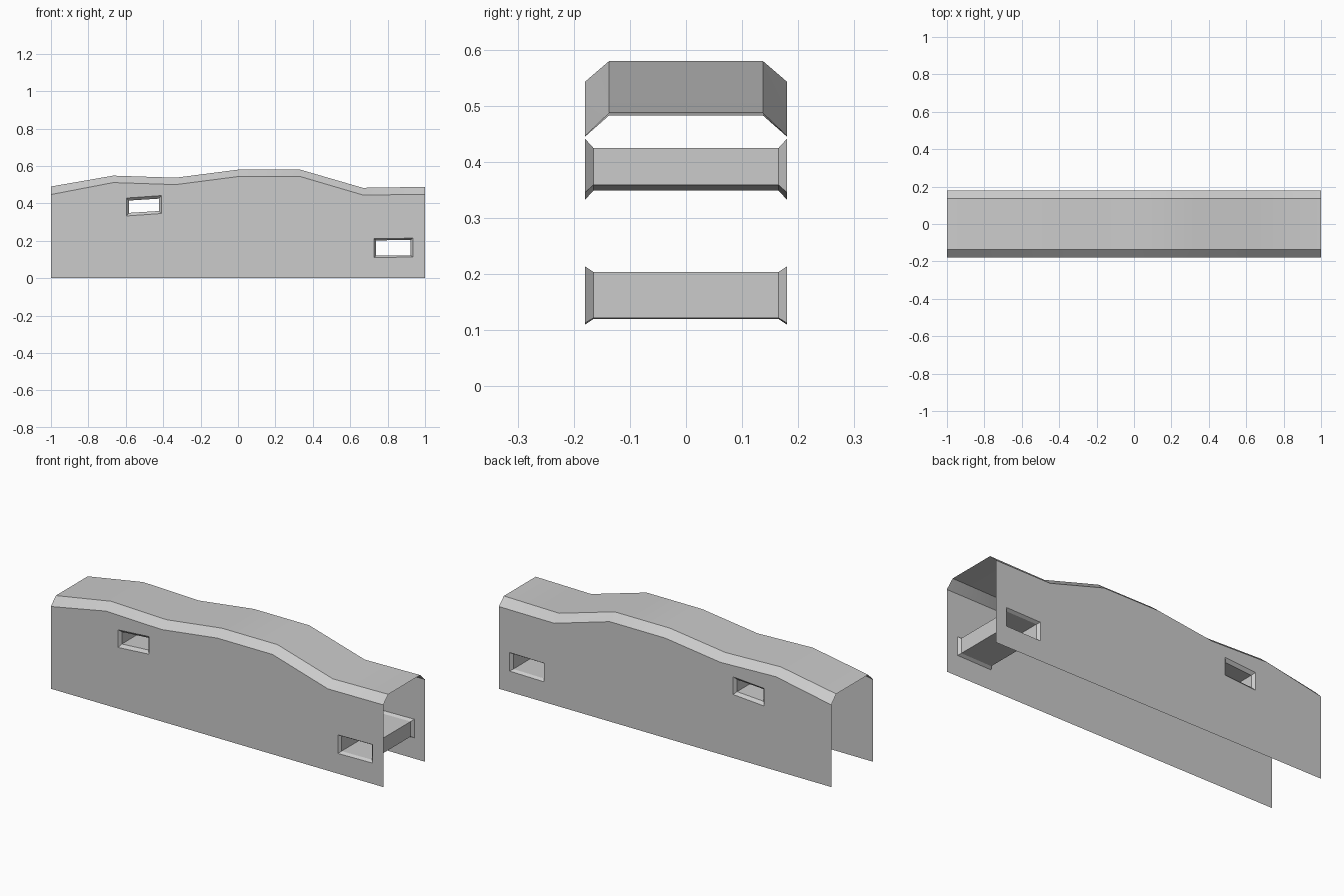
import bpy, bmesh, math

cube = bpy.data.objects.get("Cube")
if cube:
    bpy.data.objects.remove(cube, do_unlink=True)

grey = bpy.data.materials.new("plain grey")
grey.use_nodes = True
colour = (0.6, 0.6, 0.6, 1)
grey.diffuse_color = colour
grey.node_tree.nodes["Principled BSDF"].inputs["Base Color"].default_value = colour

HALF, TOP_HALF = 0.18, 0.137
NECK = 0.165   # depth at which the flared mouths end
XS = [-1 + i / 3 for i in range(7)]
RIDGE = [0.49, 0.548, 0.537, 0.58, 0.58, 0.483, 0.488]
EAVES = [0.447, 0.511, 0.5, 0.543, 0.543, 0.445, 0.447]


def finish(name, bm):
    bmesh.ops.remove_doubles(bm, verts=bm.verts[:], dist=0.0002)
    mesh = bpy.data.meshes.new(name)
    bm.to_mesh(mesh)
    bm.free()
    mesh.materials.append(grey)
    obj = bpy.data.objects.new(name, mesh)
    bpy.context.collection.objects.link(obj)
    bpy.ops.object.select_all(action='DESELECT')
    obj.select_set(True)
    bpy.context.view_layer.objects.active = obj
    bpy.ops.object.shade_smooth_by_angle(angle=math.radians(30))
    return obj


def strip(bm, a, b, closed=False):
    """Join two rows of points with quads."""
    va, vb = ([bm.verts.new(p) for p in row] for row in (a, b))
    n = len(va)
    for i in range(n if closed else n - 1):
        j = (i + 1) % n
        bm.faces.new((va[i], va[j], vb[j], vb[i]))


def opening(cx, cz, w, h, rise):
    """Corners of a slightly sheared rectangle in x and z."""
    return [(cx + sx * w / 2, cz + sz * h / 2 + sx * rise / 2)
            for sx, sz in ((-1, -1), (1, -1), (1, 1), (-1, 1))]


def at(points, y):
    return [(x, y, z) for x, z in points]


# Each slot has an outer mouth and a smaller inner section
slots = {
    "upper_slot": (opening(-0.503, 0.387, 0.186, 0.096, 0.013),
                   opening(-0.503, 0.387, 0.16, 0.066, 0.01)),
    "lower_slot": (opening(0.831, 0.162, 0.208, 0.101, 0.003),
                   opening(0.831, 0.162, 0.184, 0.082, 0.002)),
}

# Undulating roof with a chamfer on either side
ridge, eaves = list(zip(XS, RIDGE)), list(zip(XS, EAVES))
bm = bmesh.new()
strip(bm, at(eaves, -HALF), at(ridge, -TOP_HALF))
strip(bm, at(ridge, -TOP_HALF), at(ridge, TOP_HALF))
strip(bm, at(ridge, TOP_HALF), at(eaves, HALF))
finish("roof", bm)

# Thin side walls with the slot mouths left open
for name, side in (("front_wall", -1), ("back_wall", 1)):
    bm = bmesh.new()
    outline = [(-1, 0), (1, 0)] + eaves[::-1]
    edges = []
    for loop in [outline] + [outer for outer, inner in slots.values()]:
        vs = [bm.verts.new(p) for p in at(loop, side * HALF)]
        edges += [bm.edges.new((vs[i - 1], vs[i])) for i in range(len(vs))]
    bmesh.ops.triangle_fill(bm, edges=edges, use_beauty=True, normal=(0, side, 0))
    for f in bm.faces:
        f.normal_update()
        if f.normal.y * side < 0:
            f.normal_flip()
    finish(name, bm)

# Tunnels running through the body with flared ends
for name, (outer, inner) in slots.items():
    bm = bmesh.new()
    rows = [at(outer, -HALF), at(inner, -NECK), at(inner, NECK), at(outer, HALF)]
    for a, b in zip(rows, rows[1:]):
        strip(bm, b, a, closed=True)
    finish(name, bm)
